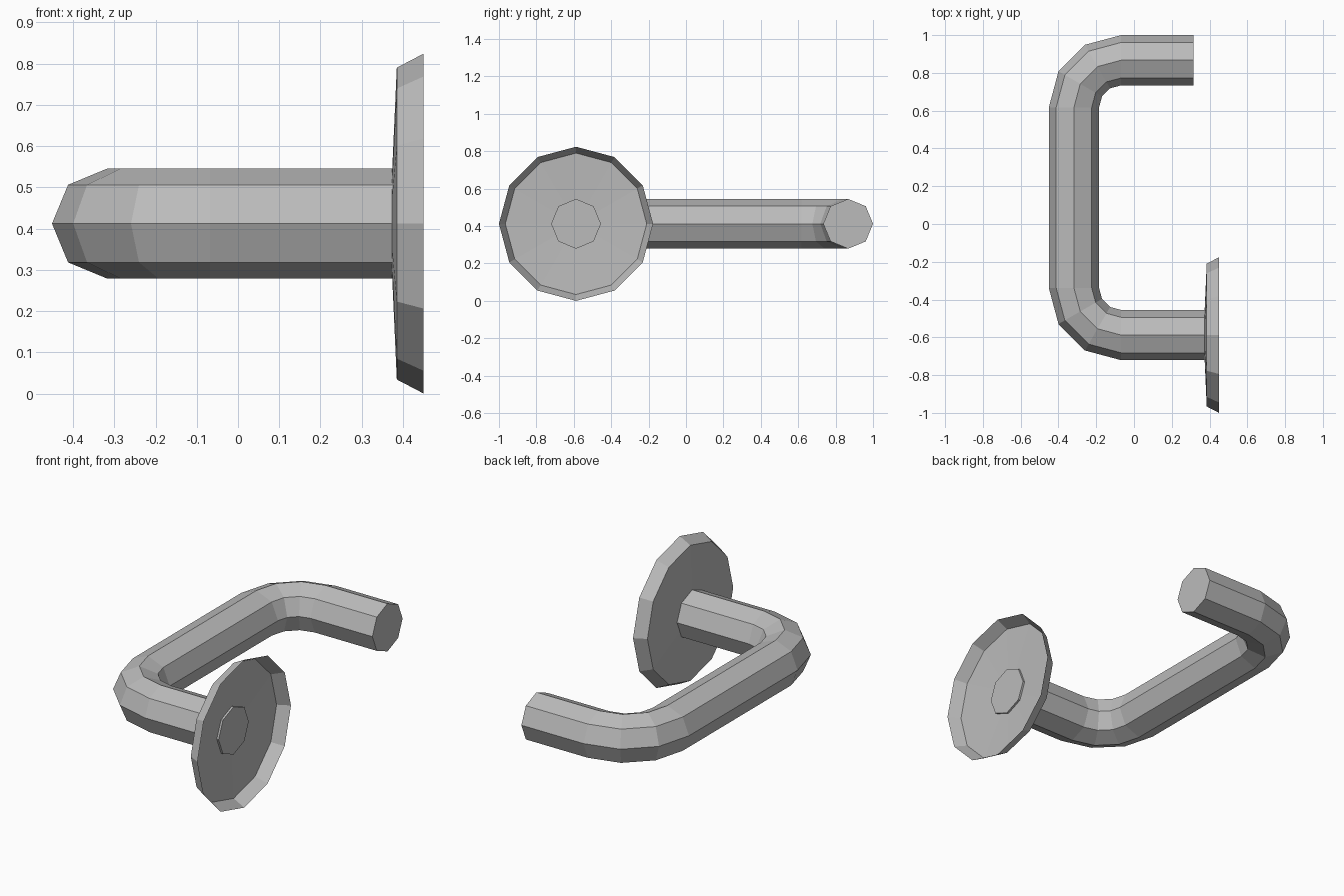
import bpy, bmesh, math
from mathutils import Vector

cube = bpy.data.objects.get("Cube")
if cube:
    bpy.data.objects.remove(cube)

mat = bpy.data.materials.new("satin grey metal")
mat.use_nodes = True
grey = (0.5, 0.5, 0.5, 1)
mat.diffuse_color = grey
mat.node_tree.nodes["Principled BSDF"].inputs["Base Color"].default_value = grey

AXIS_Z = 0.412        # height of the whole handle's centre line
LEG_Y, TIP_Y = -0.588, 0.867
GRIP_X, BEND = -0.318, 0.25
TUBE_R = 0.133


def ring(bm, centre, side, radius, count):
    """Polygon ring in the plane spanned by side and z."""
    up = Vector((0, 0, 1))
    angles = [2 * math.pi * i / count for i in range(count)]
    return [bm.verts.new(centre + radius * (side * math.cos(a) + up * math.sin(a)))
            for a in angles]


def bridge(bm, a, b):
    for i in range(len(a)):
        j = (i + 1) % len(a)
        bm.faces.new((a[i], a[j], b[j], b[i]))


def finish(bm, name):
    bmesh.ops.recalc_face_normals(bm, faces=bm.faces)
    mesh = bpy.data.meshes.new(name)
    bm.to_mesh(mesh)
    bm.free()
    mesh.materials.append(mat)
    obj = bpy.data.objects.new(name, mesh)
    bpy.context.collection.objects.link(obj)
    return obj


# Lever: octagonal tube swept along a U with two rounded bends
stations = [(0.385, LEG_Y, -90)]
for centre_y, start in ((LEG_Y + BEND, -90), (TIP_Y - BEND, -180)):
    for k in range(4):
        deg = start - 30 * k
        a = math.radians(deg)
        stations.append((GRIP_X + BEND + BEND * math.cos(a),
                         centre_y + BEND * math.sin(a), deg))
stations.append((0.315, TIP_Y, -270))

bm = bmesh.new()
rings = []
for x, y, deg in stations:
    a = math.radians(deg)
    side = Vector((math.cos(a), math.sin(a), 0))
    rings.append(ring(bm, Vector((x, y, AXIS_Z)), side, TUBE_R, 8))
for a, b in zip(rings, rings[1:]):
    bridge(bm, a, b)
bm.faces.new(rings[0])
bm.faces.new(rings[-1])
finish(bm, "lever_tube")

# Wall rose: shallow dished disc with a flared open rim
bm = bmesh.new()
side = Vector((0, 1, 0))
inner = ring(bm, Vector((0.385, LEG_Y, AXIS_Z)), side, 0.378, 12)
outer = ring(bm, Vector((0.45, LEG_Y, AXIS_Z)), side, 0.412, 12)
bridge(bm, inner, outer)
apex = bm.verts.new((0.368, LEG_Y, AXIS_Z))
for i in range(12):
    bm.faces.new((inner[i], inner[(i + 1) % 12], apex))
finish(bm, "wall_rose")
